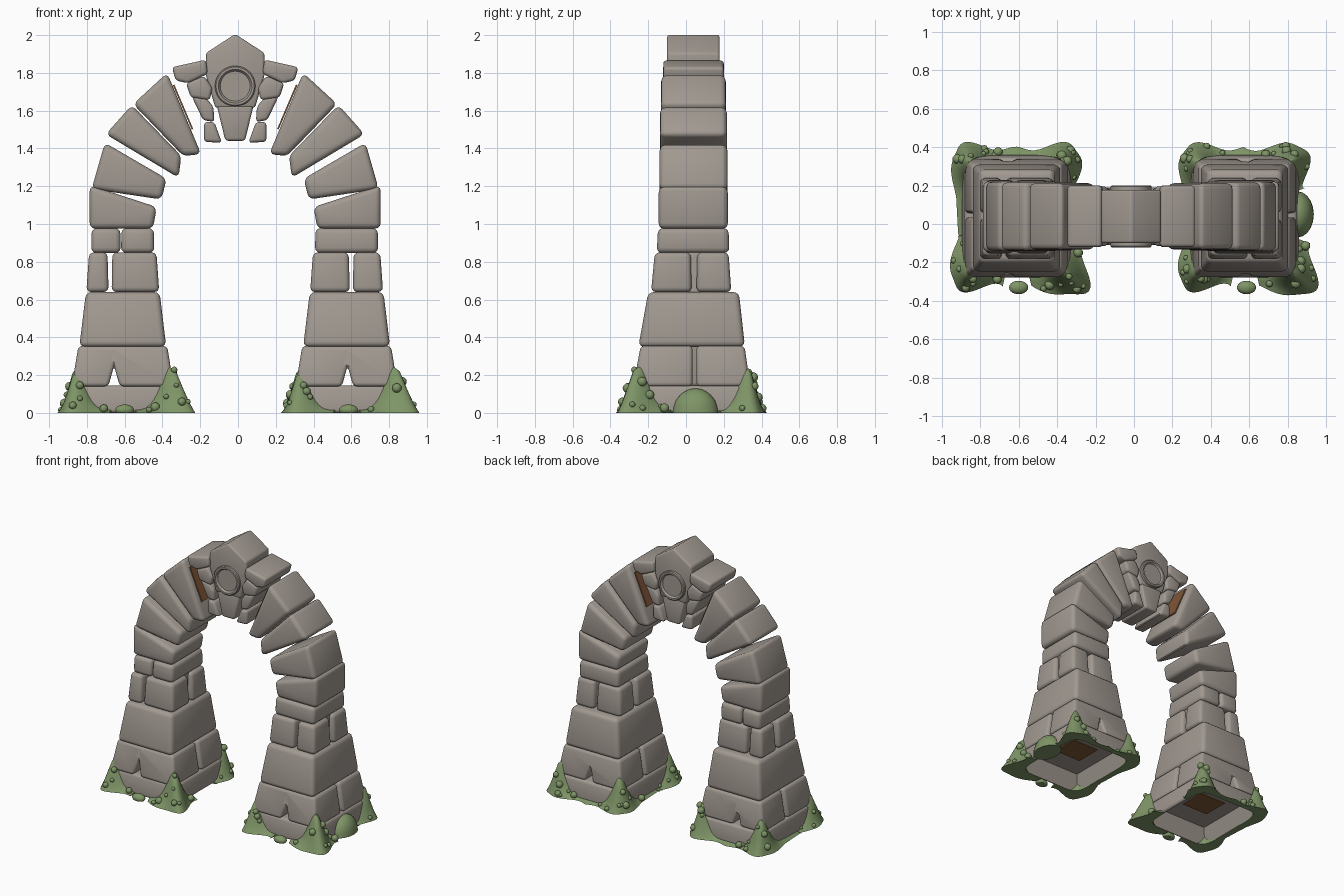
import bpy, bmesh, math, random
from mathutils import Vector, Matrix

if "Cube" in bpy.data.objects:
    bpy.data.objects.remove(bpy.data.objects["Cube"])

random.seed(4)
CX, CY = -0.015, 0.04          # arch mirror axis and depth centre


def material(name, rgb):
    m = bpy.data.materials.new(name)
    m.diffuse_color = (*rgb, 1)
    m.use_nodes = True
    m.node_tree.nodes["Principled BSDF"].inputs["Base Color"].default_value = m.diffuse_color
    return m


STONE = material("warm_grey_stone", (0.36, 0.32, 0.285))
MOSS = material("moss_green", (0.21, 0.30, 0.135))
EARTH = material("brown_core", (0.22, 0.095, 0.04))


def finish(bm, name, mat, angle=40):
    bmesh.ops.recalc_face_normals(bm, faces=bm.faces)
    me = bpy.data.meshes.new(name)
    bm.to_mesh(me)
    bm.free()
    me.materials.append(mat)
    ob = bpy.data.objects.new(name, me)
    bpy.context.collection.objects.link(ob)
    bpy.ops.object.select_all(action='DESELECT')
    ob.select_set(True)
    bpy.context.view_layer.objects.active = ob
    bpy.ops.object.shade_smooth_by_angle(angle=math.radians(angle))
    return ob


def bevel(bm, width):
    bmesh.ops.recalc_face_normals(bm, faces=bm.faces)
    bmesh.ops.bevel(bm, geom=list(bm.edges), offset=width, segments=3,
                    profile=0.5, affect='EDGES', clamp_overlap=True)


def prism(name, pts, yb, yt=None, width=0.022, mat=STONE):
    """Extrude an x-z outline in y; yb / yt are the y ranges at bottom / top."""
    yt = yt or yb
    z0, z1 = min(p[1] for p in pts), max(p[1] for p in pts)
    bm = bmesh.new()
    rings = []
    for k in (0, 1):
        rings.append([bm.verts.new((x, yb[k] + (yt[k] - yb[k]) * (z - z0) / (z1 - z0), z))
                      for x, z in pts])
    bm.faces.new(rings[0])
    bm.faces.new(rings[1][::-1])
    n = len(pts)
    for i in range(n):
        j = (i + 1) % n
        bm.faces.new((rings[0][i], rings[0][j], rings[1][j], rings[1][i]))
    if width:
        bevel(bm, width)
    return finish(bm, name, mat)


def mirror(pts):
    return [(2 * CX - x, z) for x, z in pts]


# ---------------------------------------------------------------- moss
def sup(v):
    return math.copysign(abs(v) ** 0.3, v)


def moss_patch(name, cx, deg0, deg1, height, spread):
    """Mound wrapped round a pier corner."""
    bm = bmesh.new()
    points, N = [], 30
    section = [(0, 0), (0.1, 1), (0.3, 0.93), (0.52, 0.62), (0.78, 0.25), (1, 0)]
    ph = random.uniform(0, 6)
    for i in range(N + 1):
        t = i / N
        for _ in range(2):
            t = t * t * (3 - 2 * t)
        th = math.radians(deg0 + (deg1 - deg0) * t)
        s = max(math.sin(math.pi * t), 0)
        h = 0.015 + height * s ** 1.4
        d = spread * (0.5 + 0.5 * s ** 0.7) + 0.012 * math.sin(18 * i / N + ph)
        points.append([Vector((cx + (0.262 + d * k) * sup(math.cos(th)),
                               CY + (0.305 + d * k) * sup(math.sin(th)), h * f))
                       for k, f in section])
    rings = [[bm.verts.new(p) for p in row] for row in points]
    m = len(section)
    for a, b in zip(rings, rings[1:]):
        for j in range(m):
            bm.faces.new((a[j], a[(j + 1) % m], b[(j + 1) % m], b[j]))
    bm.faces.new(rings[0])
    bm.faces.new(rings[-1][::-1])
    # little tufts scattered over the mound
    for _ in range(8):
        p = points[random.randint(5, N - 5)][random.choice((2, 3, 4))].copy()
        rad = random.uniform(0.013, 0.027)
        p.z = max(p.z, rad)
        bmesh.ops.create_icosphere(bm, subdivisions=2, radius=rad, matrix=Matrix.Translation(p))
    finish(bm, name, MOSS, 50)


def moss_lump(name, loc, size):
    bm = bmesh.new()
    bmesh.ops.create_icosphere(bm, subdivisions=3, radius=1,
                               matrix=Matrix.Translation(loc) @ Matrix.Diagonal((*size, 1)))
    for v in bm.verts:
        v.co.z = max(v.co.z, 0)
    finish(bm, name, MOSS, 50)


# ---------------------------------------------------------------- piers
def pier(side, cx, notch, split3, split4):
    # hollow footing, open underneath
    bm = bmesh.new()
    bmesh.ops.create_cube(bm, size=1)
    for v in bm.verts:
        k = 1 if v.co.z < 0 else 0.95
        v.co = Vector((cx + v.co.x * 0.57 * k, CY + v.co.y * 0.64 * k, 0 if v.co.z < 0 else 0.145))
    bevel(bm, 0.02)
    floor = min(bm.faces, key=lambda f: f.calc_center_median().z)
    bmesh.ops.inset_region(bm, faces=[floor], thickness=0.015)
    for v in floor.verts:
        v.co = Vector((cx + (v.co.x - cx) * 0.85, CY + (v.co.y - CY) * 0.85, 0.115))
    finish(bm, side + "_footing", STONE)
    prism(side + "_earth_patch", [(cx - 0.1, 0.108), (cx + 0.12, 0.108), (cx + 0.12, 0.116),
                                  (cx - 0.1, 0.116)], (-0.04, 0.16), width=0, mat=EARTH)
    # lowest course: front and back halves with a notch below
    n = cx + notch
    outline = [(cx - 0.27, 0.14), (n - 0.03, 0.14), (n, 0.25), (n + 0.03, 0.14),
               (cx + 0.27, 0.14), (cx + 0.235, 0.355), (cx - 0.235, 0.355)]
    prism(side + "_course1_front", outline, (-0.28, 0.035), (-0.24, 0.035))
    prism(side + "_course1_back", outline, (0.055, 0.34), (0.055, 0.31))
    # big second course
    prism(side + "_course2", [(cx - 0.23, 0.35), (cx + 0.23, 0.35), (cx + 0.195, 0.64),
                              (cx - 0.195, 0.64)], (-0.252, 0.312), (-0.2, 0.28), 0.03)
    # third course: four corner stones around a recessed filler
    s = cx + split3
    for tag, yb, yt in (("front", (-0.185, 0.03), (-0.165, 0.025)),
                        ("back", (0.055, 0.24), (0.06, 0.225))):
        prism(f"{side}_course3_{tag}_a", [(cx - 0.193, 0.64), (s - 0.008, 0.64),
                                          (s - 0.014, 0.85), (cx - 0.178, 0.85)], yb, yt, 0.026)
        prism(f"{side}_course3_{tag}_b", [(s + 0.008, 0.64), (cx + 0.193, 0.64),
                                          (cx + 0.178, 0.85), (s + 0.012, 0.85)], yb, yt, 0.026)
    prism(side + "_filler", [(cx + 0.05, 0.14), (cx + 0.15, 0.14), (cx + 0.15, 0.86),
                             (cx + 0.05, 0.86)], (-0.08, 0.16))
    # fourth course
    cuts = [-0.168, 0.168] if split4 is None else [-0.168, split4, 0.168]
    for i, (a, b) in enumerate(zip(cuts, cuts[1:])):
        prism(f"{side}_course4_{i}", [(cx + a + 0.001, 0.847), (cx + b - 0.001, 0.847),
                                      (cx + b - 0.003, 0.978), (cx + a + 0.003, 0.978)],
              (-0.155, 0.23), (-0.148, 0.225), 0.028)
    # moss skirt
    for tag, a, b, h, d in (("back_left", 90, 182, 0.22, 0.09), ("back_right", 90, 3, 0.22, 0.09),
                            ("front_left", 181, 269.6, 0.2, 0.10),
                            ("front_right", 270.5, 358, 0.23, 0.135)):
        moss_patch(f"{side}_moss_{tag}", cx, a, b, h, d)
    moss_lump(side + "_moss_small", (cx + 0.01, -0.33, 0.015), (0.05, 0.035, 0.03))


pier("left", -0.61, -0.046, -0.067, -0.01)
pier("right", 0.575, 0.005, 0.025, None)
moss_lump("right_moss_middle", (0.85, 0.05, 0), (0.085, 0.12, 0.13))

# ---------------------------------------------------------------- arch stones
ARCH = [
    ("voussoir_1", [(-0.785, 0.975), (-0.45, 0.975), (-0.43, 1.09), (-0.785, 1.205)], (-0.145, 0.222), 0.03),
    ("voussoir_2", [(-0.775, 1.185), (-0.405, 1.13), (-0.378, 1.24), (-0.705, 1.43)], (-0.14, 0.22), 0.03),
    ("voussoir_3", [(-0.70, 1.475), (-0.315, 1.245), (-0.3, 1.36), (-0.562, 1.63)], (-0.138, 0.217), 0.03),
    ("voussoir_4", [(-0.555, 1.635), (-0.29, 1.36), (-0.195, 1.37), (-0.375, 1.8)], (-0.133, 0.212), 0.03),
    # chipped stones beside the keystone
    ("shoulder", [(-0.35, 1.83), (-0.33, 1.76), (-0.265, 1.745), (-0.16, 1.795), (-0.17, 1.87)], (-0.12, 0.2), 0.018),
    ("chip_1", [(-0.275, 1.745), (-0.25, 1.67), (-0.15, 1.655), (-0.135, 1.72), (-0.18, 1.785)], (-0.115, 0.195), 0.018),
    ("chip_2", [(-0.245, 1.675), (-0.185, 1.55), (-0.125, 1.54), (-0.13, 1.62), (-0.165, 1.665)], (-0.11, 0.19), 0.018),
    ("chip_3", [(-0.18, 1.54), (-0.18, 1.435), (-0.085, 1.43), (-0.125, 1.54)], (-0.11, 0.19), 0.018),
]
for name, pts, ys, w in ARCH:
    prism("left_" + name, pts, ys, width=w)
    prism("right_" + name, mirror(pts), ys, width=w)

# bare brown patch on the face of the top voussoirs that looks at the keystone
PATCH = [(-0.345, 1.735), (-0.245, 1.5), (-0.237, 1.503), (-0.337, 1.738)]
prism("left_bare_patch", PATCH, (-0.09, 0.17), width=0, mat=EARTH)
prism("right_bare_patch", mirror(PATCH), (-0.09, 0.17), width=0, mat=EARTH)

# ---------------------------------------------------------------- keystone
half = [(0.155, 1.905), (0.155, 1.785), (0.105, 1.615)]
prism("keystone", [(CX, 2.006)] + [(CX + x, z) for x, z in half]
      + [(CX - x, z) for x, z in half[::-1]], (-0.1, 0.178), width=0.014)
prism("keystone_foot", [(CX - 0.098, 1.63), (CX - 0.052, 1.44), (CX + 0.052, 1.44),
                        (CX + 0.098, 1.63)], (-0.1, 0.178), width=0.016)

# round medallion, dished on the front and the back
bm = bmesh.new()
bmesh.ops.create_cone(bm, cap_ends=True, segments=40, radius1=0.107, radius2=0.107, depth=0.31,
                      matrix=Matrix.Translation((CX, CY, 1.73)) @ Matrix.Rotation(math.pi / 2, 4, 'X'))
caps = [f for f in bm.faces if len(f.verts) > 4]
for thick, depth in ((0.006, 0.006), (0.012, 0), (0.01, -0.014)):
    bmesh.ops.inset_individual(bm, faces=caps, thickness=thick, depth=depth)
finish(bm, "keystone_medallion", STONE, 35)
